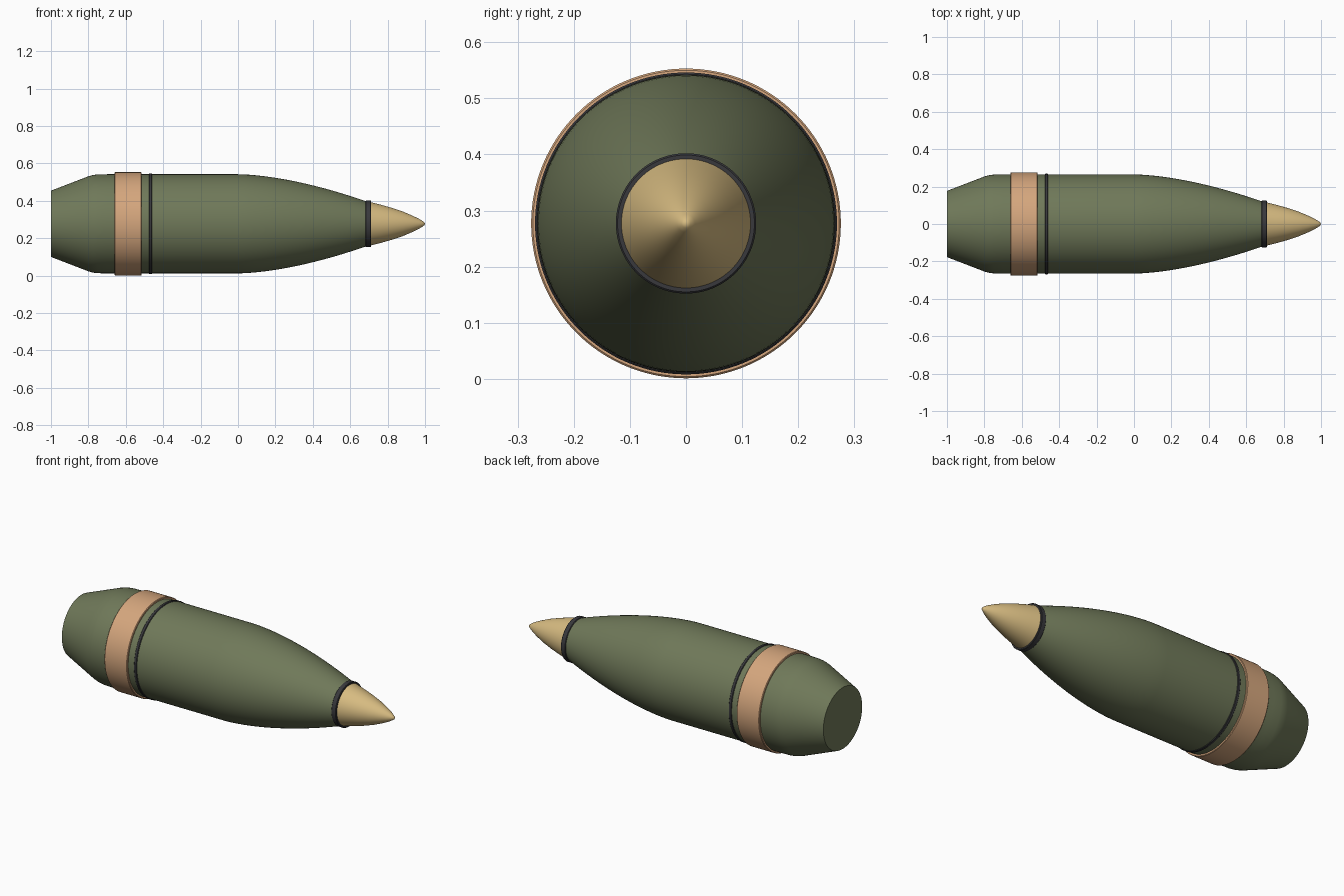
import bpy
import bmesh
import math

AXIS_Z = 0.277
SIDES = 128

if "Cube" in bpy.data.objects:
    bpy.data.objects.remove(bpy.data.objects["Cube"])


def material(name, color):
    mat = bpy.data.materials.new(name)
    mat.use_nodes = True
    mat.diffuse_color = (*color, 1)
    mat.node_tree.nodes["Principled BSDF"].inputs["Base Color"].default_value = (*color, 1)
    return mat


def lathe(name, profile, mat):
    """Turn (x, radius) points around the long axis; zero radius makes a pole."""
    bm = bmesh.new()
    rings = []
    for x, r in profile:
        count = SIDES if r > 0 else 1
        angles = [2 * math.pi * i / SIDES for i in range(count)]
        rings.append([bm.verts.new((x, r * math.cos(a), r * math.sin(a))) for a in angles])
    for a, b in zip(rings, rings[1:]):
        for i in range(SIDES):
            j = (i + 1) % SIDES
            corners = [a[i % len(a)], a[j % len(a)], b[j % len(b)], b[i % len(b)]]
            bm.faces.new(list(dict.fromkeys(corners)))
    bmesh.ops.recalc_face_normals(bm, faces=bm.faces)
    mesh = bpy.data.meshes.new(name)
    bm.to_mesh(mesh)
    bm.free()
    mesh.materials.append(mat)
    obj = bpy.data.objects.new(name, mesh)
    bpy.context.collection.objects.link(obj)
    obj.location.z = AXIS_Z
    bpy.ops.object.select_all(action="DESELECT")
    obj.select_set(True)
    bpy.context.view_layer.objects.active = obj
    bpy.ops.object.shade_smooth_by_angle(angle=math.radians(30))
    return obj


def band(name, x0, x1, inner, outer, bevel, mat):
    """Closed collar with chamfered outer edges."""
    lathe(name, [(x0, inner), (x0, outer - bevel), (x0 + bevel, outer),
                 (x1 - bevel, outer), (x1, outer - bevel), (x1, inner)], mat)


olive = material("olive paint", (0.16, 0.19, 0.10))
copper = material("copper", (0.66, 0.38, 0.205))
brass = material("brass", (0.68, 0.50, 0.22))
black = material("dark steel", (0.04, 0.04, 0.045))

# Shell body: flat base, boat tail, straight wall and curved nose
ogive = [(0.7 * i / 24, 0.265 - 0.15 * (i / 24) ** 1.65) for i in range(25)]
tail = [(-1, 0), (-1, 0.177), (-0.8, 0.254), (-0.775, 0.261), (-0.75, 0.264), (-0.7, 0.265)]
lathe("shell_body", tail + ogive + [(0.7, 0)], olive)

# Driving band and thin groove ring
band("driving_band", -0.66, -0.515, 0.25, 0.276, 0.003, copper)
band("groove_ring", -0.477, -0.459, 0.25, 0.269, 0.003, black)

# Fuze collar and rounded brass tip
band("fuze_collar", 0.682, 0.712, 0.1, 0.125, 0.003, black)
lathe("fuze_tip", [(0.7, 0), (0.7, 0.118), (0.76, 0.103), (0.82, 0.086), (0.88, 0.066),
                   (0.93, 0.045), (0.965, 0.028), (0.985, 0.016), (0.996, 0.008), (1, 0)], brass)
